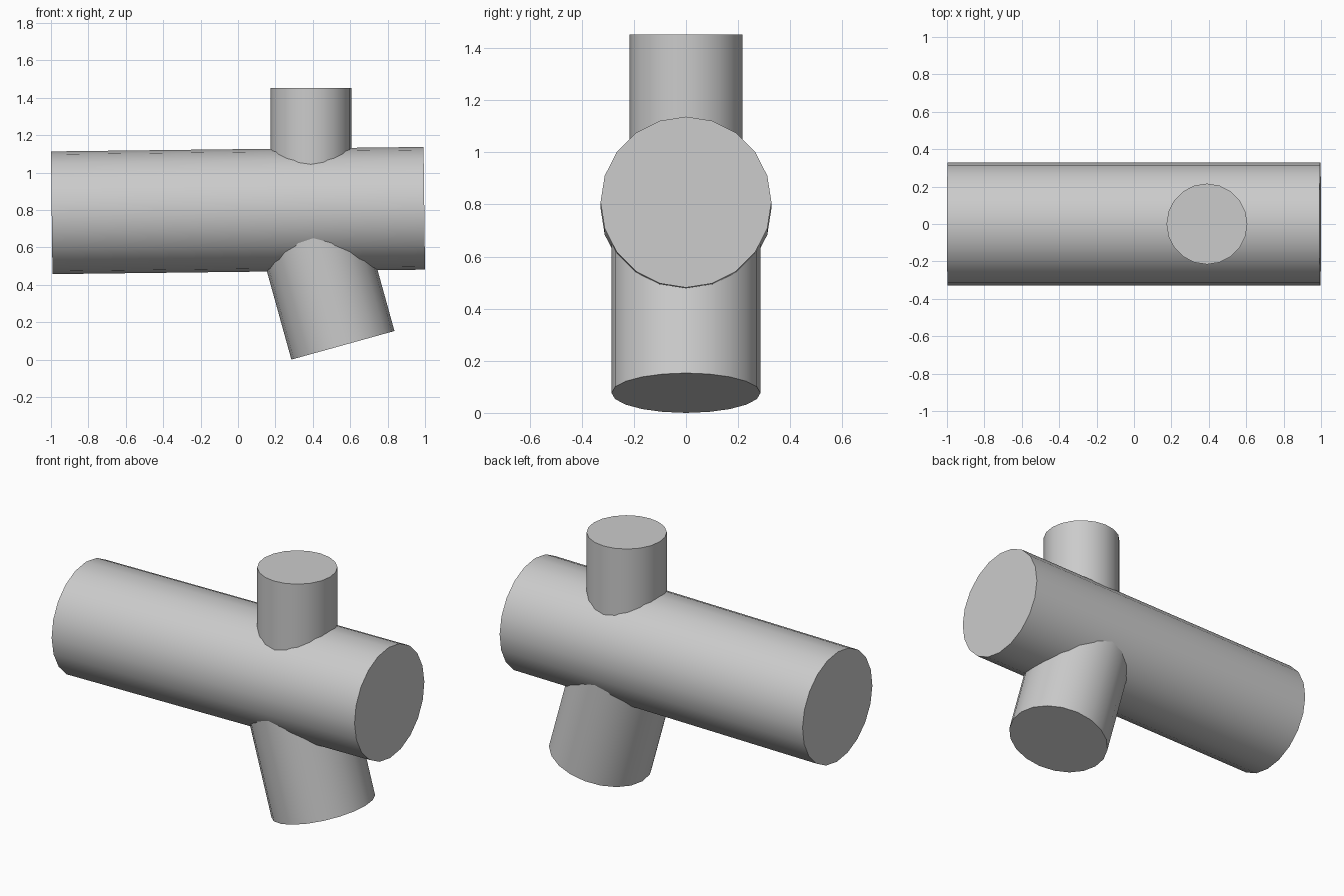
import bpy
import math
from mathutils import Vector

if "Cube" in bpy.data.objects:
    bpy.data.objects.remove(bpy.data.objects["Cube"])


def pipe(name, start, end, radius):
    """20-sided capped pipe between two points, smooth sides, crisp rims."""
    a, b = Vector(start), Vector(end)
    axis = b - a
    # every axis lies in the xz plane, so a turn about y is enough
    tilt = math.atan2(axis.x, axis.z)
    bpy.ops.mesh.primitive_cylinder_add(
        vertices=20, radius=radius, depth=axis.length,
        location=(a + b) / 2, rotation=(0, tilt, 0))
    obj = bpy.context.object
    obj.name = name
    bpy.ops.object.shade_smooth_by_angle(angle=math.radians(30))
    return obj


# Large, slightly rising main pipe
pipe("main_pipe", (-0.996, 0, 0.785), (0.996, 0, 0.809), 0.328)

# Narrow upright branch, ending inside the main pipe
pipe("upper_branch", (0.39, 0, 0.80), (0.39, 0, 1.452), 0.216)

# Wider slanted branch below, ending inside the main pipe
lean = math.radians(15.5)
reach = 0.72
foot = Vector((0.561, 0, 0.0765))
head = foot + reach * Vector((-math.sin(lean), 0, math.cos(lean)))
pipe("lower_branch", head, foot, 0.286)
